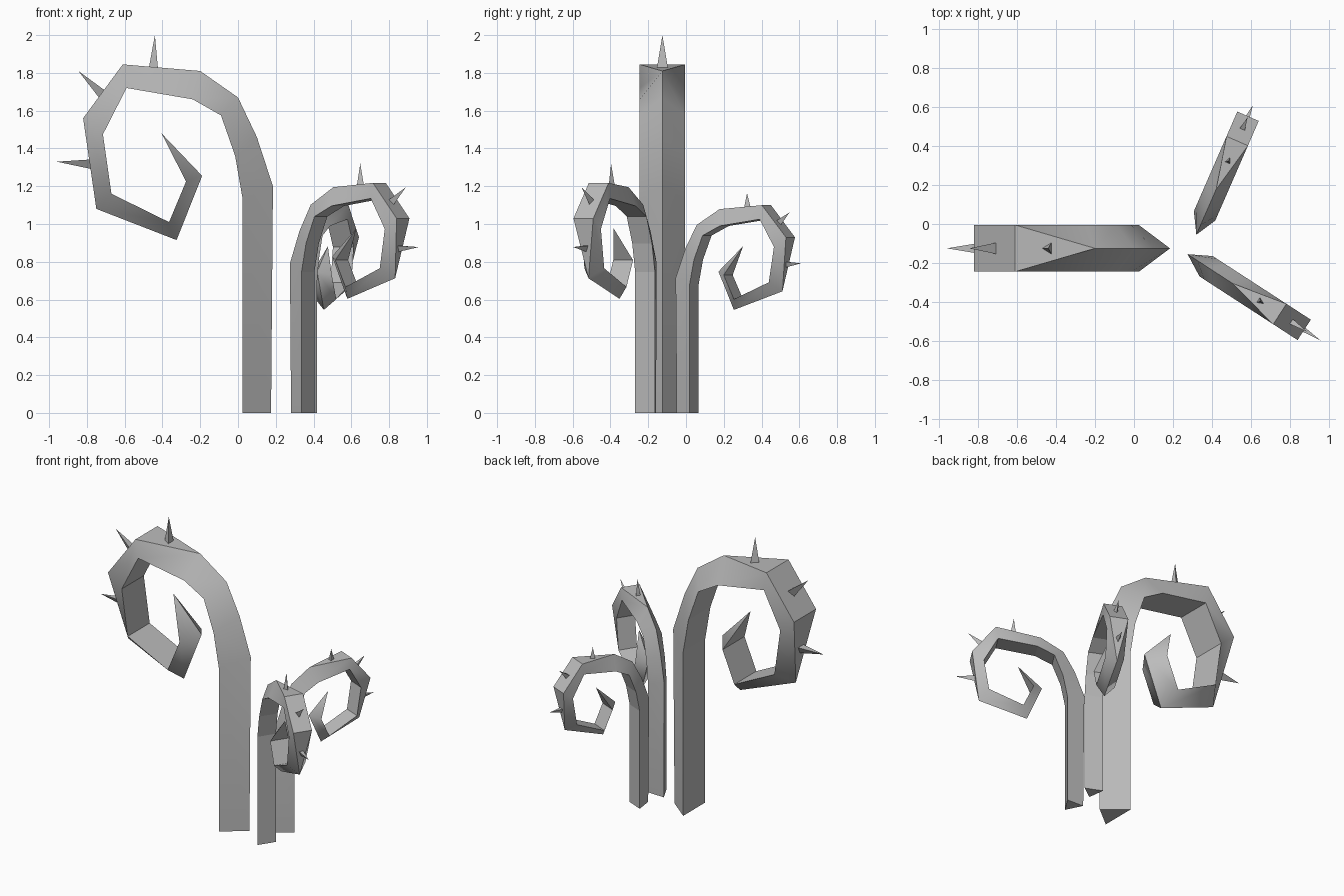
import bpy
import bmesh
from mathutils import Vector

cube = bpy.data.objects.get("Cube")
if cube:
    bpy.data.objects.remove(cube, do_unlink=True)

# One plain grey for everything
grey = bpy.data.materials.new("stone_grey")
grey.use_nodes = True
grey.diffuse_color = (0.5, 0.5, 0.5, 1)
bsdf = grey.node_tree.nodes["Principled BSDF"]
bsdf.inputs["Base Color"].default_value = grey.diffuse_color
bsdf.inputs["Roughness"].default_value = 0.8

# Curl profile as (reach, height): outer ridge and inner flat side
OUTER = [(0.01, 0), (0, 1.2), (0.085, 1.46), (0.185, 1.67), (0.385, 1.81),
         (0.795, 1.845), (1.005, 1.56), (0.935, 1.08), (0.51, 0.915), (0.375, 1.255)]
INNER = [(0.16, 0), (0.16, 1.13), (0.2, 1.36), (0.275, 1.575), (0.425, 1.66),
         (0.775, 1.72), (0.9, 1.475), (0.855, 1.16), (0.55, 1.01), (0.46, 1.225)]
TIP = (0.59, 1.48)
BROAD = (5, 6)          # stations where the ridge opens into a flat back
HALF = 0.12
# Thorns as (base, tip)
THORNS = [((0.625, 1.815), (0.625, 2.0)),
          ((0.895, 1.69), (1.03, 1.81)),
          ((0.96, 1.325), (1.145, 1.33))]


def finish(bm, name, place):
    """Move local (reach, side, height) vertices into place and make the object."""
    for v in bm.verts:
        v.co = place(v.co)
    bmesh.ops.recalc_face_normals(bm, faces=bm.faces)
    mesh = bpy.data.meshes.new(name)
    bm.to_mesh(mesh)
    bm.free()
    mesh.materials.append(grey)
    obj = bpy.data.objects.new(name, mesh)
    bpy.context.collection.objects.link(obj)
    return obj


def build_stem(name, place):
    bm = bmesh.new()

    def vert(point, side):
        return bm.verts.new((point[0], side, point[1]))

    # Each station: outer left, outer right, inner right, inner left
    rings = []
    for i, (o, n) in enumerate(zip(OUTER, INNER)):
        if i in BROAD:
            left, right = vert(o, -HALF), vert(o, HALF)
        else:
            left = right = vert(o, 0)
        rings.append((left, right, vert(n, HALF), vert(n, -HALF)))
    rings.append((vert(TIP, 0),) * 4)

    # Skin between stations, skipping collapsed corners
    for a, b in zip(rings, rings[1:]):
        for k in range(4):
            m = (k + 1) % 4
            corners = list(dict.fromkeys((a[k], a[m], b[m], b[k])))
            if len(corners) > 2:
                face = bm.faces.new(corners)
                face.smooth = k in (1, 3)
        if a[0] is a[1] and b[0] is b[1]:
            ridge = bm.edges.get((a[0], b[0]))
            if ridge:
                ridge.smooth = False
    bm.faces.new(list(dict.fromkeys(rings[0])))
    finish(bm, name, place)


def build_thorn(name, base, tip, place):
    bm = bmesh.new()
    base = Vector((base[0], 0, base[1]))
    tip = Vector((tip[0], 0, tip[1]))
    axis = (tip - base).normalized()
    side = Vector((0, 1, 0))
    along = side.cross(axis)
    ring = [bm.verts.new(base + p) for p in
            (along * 0.034, side * 0.031 - along * 0.017, -side * 0.031 - along * 0.017)]
    point = bm.verts.new(tip)
    for k in range(3):
        bm.faces.new((ring[k], ring[(k + 1) % 3], point))
    bm.faces.new(ring)
    finish(bm, name, place)


def build_tendril(name, foot, heading, reach, width, height, thorn_size):
    d = Vector((*heading, 0)).normalized()
    side = Vector((-d.y, d.x, 0))
    foot = Vector((*foot, 0))

    def place(p):
        return foot + d * p.x * reach + side * p.y * width + Vector((0, 0, p.z * height))

    build_stem(name + "_stem", place)
    for i, (base, tip) in enumerate(THORNS):
        b, t = Vector(base), Vector(tip)
        build_thorn(f"{name}_thorn_{i + 1}", b, b + (t - b) * thorn_size, place)


# Tall tendril curling to -x, two smaller ones curling to +x
build_tendril("tall_tendril", (0.185, -0.125), (-1, 0), 1, 1, 1, 1)
build_tendril("front_tendril", (0.275, -0.155), (0.84, -0.545), 0.71, 0.52, 0.66, 1)
build_tendril("back_tendril", (0.32, -0.055), (0.4, 0.917), 0.66, 0.5, 0.596, 0.75)
